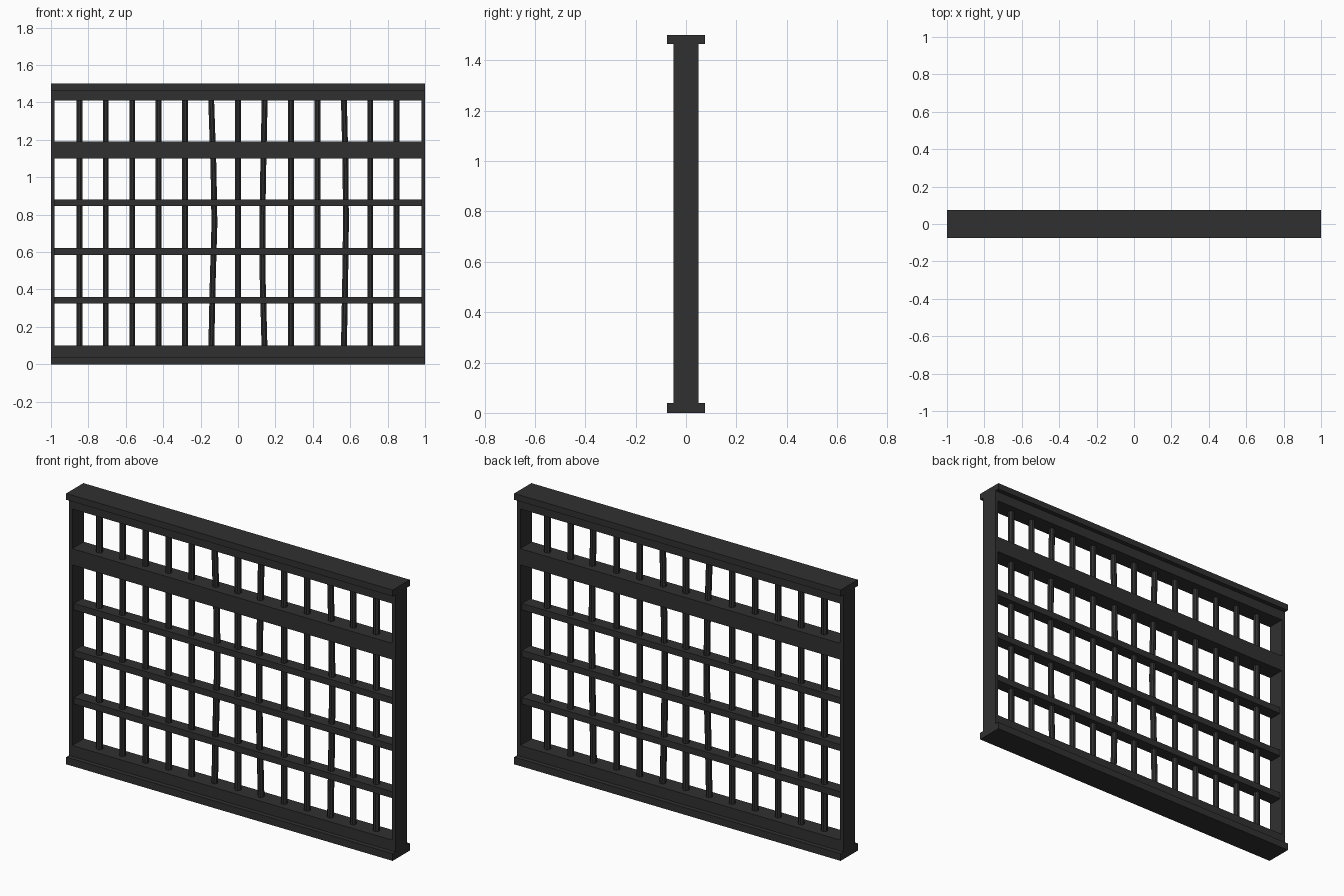
import bpy, bmesh, math
from mathutils import Vector

if "Cube" in bpy.data.objects:
    bpy.data.objects.remove(bpy.data.objects["Cube"])

iron = bpy.data.materials.new("dark_iron")
iron.diffuse_color = (0.03, 0.03, 0.03, 1)
iron.use_nodes = True
iron.node_tree.nodes["Principled BSDF"].inputs["Base Color"].default_value = iron.diffuse_color


def finish(name, bm):
    me = bpy.data.meshes.new(name)
    bmesh.ops.recalc_face_normals(bm, faces=bm.faces)
    bm.to_mesh(me)
    bm.free()
    me.materials.append(iron)
    ob = bpy.data.objects.new(name, me)
    bpy.context.collection.objects.link(ob)
    return ob


def box(name, x0, x1, depth, z0, z1):
    bm = bmesh.new()
    bmesh.ops.create_cube(bm, size=1)
    for v in bm.verts:
        v.co = Vector(((x0 + x1) / 2 + v.co.x * (x1 - x0),
                       v.co.y * depth,
                       (z0 + z1) / 2 + v.co.z * (z1 - z0)))
    return finish(name, bm)


def bar(name, path, radius=0.017, sides=8):
    """Upright bar swept through (x, z) points."""
    bm = bmesh.new()
    rings = []
    for x, z in path:
        rings.append([bm.verts.new((x + radius * math.cos(a), radius * math.sin(a), z))
                      for a in (math.tau * (i + 0.5) / sides for i in range(sides))])
    for lo, hi in zip(rings, rings[1:]):
        for i in range(sides):
            j = (i + 1) % sides
            bm.faces.new((lo[i], lo[j], hi[j], hi[i]))
    bm.faces.new(rings[0][::-1])
    bm.faces.new(rings[-1])
    return finish(name, bm)


# Frame: wide caps, rails and side posts
box("base_plate", -1, 1, 0.15, 0, 0.04)
box("bottom_rail", -0.98, 0.98, 0.10, 0.04, 0.10)
box("top_plate", -1, 1, 0.15, 1.465, 1.5)
box("top_rail", -0.98, 0.98, 0.10, 1.41, 1.465)
box("middle_rail", -0.98, 0.98, 0.10, 1.10, 1.19)
for side, s in (("left", -1), ("right", 1)):
    box(side + "_post", min(s, s * 0.98), max(s, s * 0.98), 0.10, 0.04, 1.465)

# Thin cross rails
for i, z in enumerate((0.342, 0.603, 0.863)):
    box(f"cross_rail_{i + 1}", -0.98, 0.98, 0.07, z - 0.018, z + 0.018)

# Upright bars, three of them bent sideways
bends = {
    -1: [(-0.143, 0.08), (-0.135, 0.45), (-0.126, 0.75), (-0.131, 1.05), (-0.144, 1.43)],
    1: [(0.142, 0.08), (0.132, 0.45), (0.130, 0.75), (0.135, 1.05), (0.143, 1.43)],
    4: [(0.566, 0.08), (0.573, 0.45), (0.577, 0.75), (0.575, 1.05), (0.566, 1.43)],
}
for k in range(-6, 7):
    x = k * 0.1414
    bar(f"upright_bar_{k + 7}", bends.get(k, [(x, 0.08), (x, 1.43)]))
